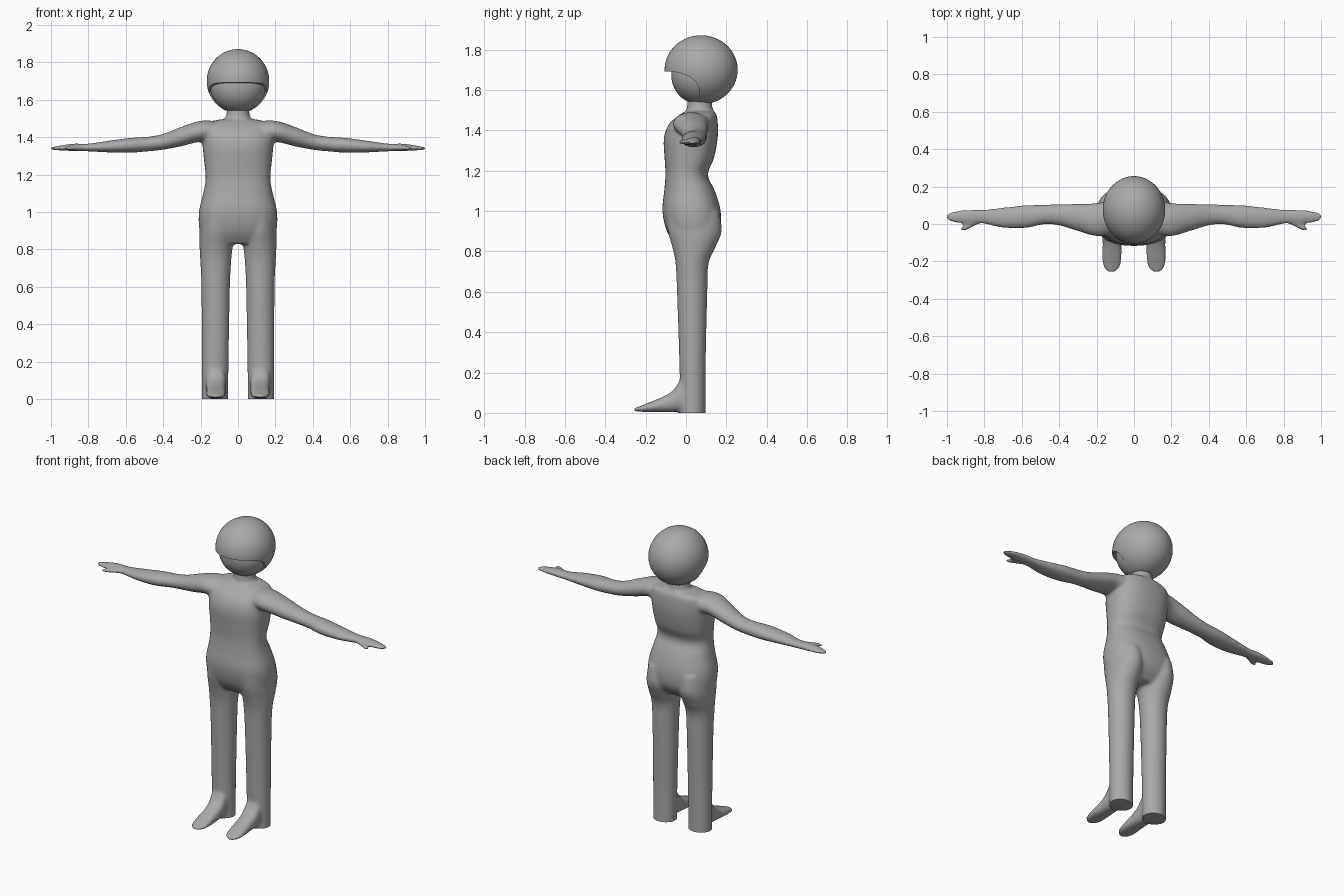
import bpy, bmesh, math
from mathutils import Vector

if "Cube" in bpy.data.objects:
    bpy.data.objects.remove(bpy.data.objects["Cube"])

grey = bpy.data.materials.new("plain grey")
grey.diffuse_color = (0.4, 0.4, 0.4, 1)
grey.use_nodes = True
grey.node_tree.nodes["Principled BSDF"].inputs["Base Color"].default_value = grey.diffuse_color


def spline(rows, steps=5):
    """Smooth interpolation through a list of sections."""
    out = []
    for i in range(len(rows) - 1):
        a, b = rows[max(i - 1, 0)], rows[i]
        c, d = rows[i + 1], rows[min(i + 2, len(rows) - 1)]
        for s in range(steps):
            t = s / steps
            out.append([0.5 * (2 * q + (r - p) * t + (2 * p - 5 * q + 4 * r - u) * t * t
                               + (3 * q - p - 3 * r + u) * t ** 3)
                        for p, q, r, u in zip(a, b, c, d)])
    return out + [list(rows[-1])]


def loft(bm, rows, axis, power=2.0, sides=40, mirror=False):
    """Loft (position, u_min, u_max, v_min, v_max) sections along an axis."""
    for sign in ((1, -1) if mirror else (1,)):
        rings = []
        for p, u0, u1, v0, v1 in spline(rows):
            ring = []
            for k in range(sides):
                a = math.tau * k / sides
                c, s = math.cos(a), math.sin(a)
                u = (u0 + u1) / 2 + (u1 - u0) / 2 * math.copysign(abs(c) ** (2 / power), c)
                v = (v0 + v1) / 2 + (v1 - v0) / 2 * math.copysign(abs(s) ** (2 / power), s)
                co = {"x": (p, u, v), "y": (u, p, v), "z": (u, v, p)}[axis]
                ring.append(bm.verts.new((co[0] * sign, co[1], co[2])))
            rings.append(ring)
        faces = [bm.faces.new(rings[0]), bm.faces.new(rings[-1])]
        for r0, r1 in zip(rings, rings[1:]):
            for k in range(sides):
                n = (k + 1) % sides
                faces.append(bm.faces.new((r0[k], r0[n], r1[n], r1[k])))
        bmesh.ops.recalc_face_normals(bm, faces=faces)


def add_object(name, mesh):
    ob = bpy.data.objects.new(name, mesh)
    bpy.context.collection.objects.link(ob)
    mesh.materials.clear()
    mesh.materials.append(grey)
    return ob


def shade(ob, angle=40):
    bpy.ops.object.select_all(action='DESELECT')
    ob.select_set(True)
    bpy.context.view_layer.objects.active = ob
    bpy.ops.object.shade_smooth_by_angle(angle=math.radians(angle))


bm = bmesh.new()
# torso from hips to shoulders
loft(bm, [(0.83, -0.17, 0.17, -0.05, 0.11), (0.90, -0.205, 0.205, -0.095, 0.165),
          (1.00, -0.209, 0.209, -0.117, 0.172), (1.10, -0.186, 0.186, -0.108, 0.143),
          (1.18, -0.173, 0.173, -0.102, 0.108), (1.26, -0.18, 0.18, -0.106, 0.138),
          (1.36, -0.19, 0.19, -0.11, 0.157), (1.43, -0.19, 0.19, -0.085, 0.158),
          (1.475, -0.17, 0.17, -0.035, 0.152), (1.495, -0.10, 0.10, 0.0, 0.14)], "z", 2.4)
# neck
loft(bm, [(1.42, -0.09, 0.09, -0.02, 0.14), (1.49, -0.075, 0.075, 0.0, 0.135),
          (1.52, -0.062, 0.062, 0.005, 0.13), (1.57, -0.06, 0.06, 0.01, 0.125)], "z")
# legs, run below the floor and trimmed later
loft(bm, [(-0.06, 0.053, 0.193, -0.03, 0.097), (0.2, 0.05, 0.193, -0.032, 0.097),
          (0.6, 0.043, 0.196, -0.045, 0.106), (0.74, 0.036, 0.202, -0.052, 0.112),
          (0.82, 0.028, 0.206, -0.068, 0.146), (0.90, 0.02, 0.206, -0.09, 0.177),
          (1.0, 0.03, 0.195, -0.10, 0.165)], "z", mirror=True)
# feet
loft(bm, [(0.03, 0.065, 0.175, 0.004, 0.18), (-0.025, 0.066, 0.172, 0.004, 0.165),
          (-0.06, 0.066, 0.17, 0.004, 0.115), (-0.11, 0.066, 0.168, 0.004, 0.082),
          (-0.18, 0.066, 0.17, 0.004, 0.053), (-0.23, 0.075, 0.164, 0.006, 0.032),
          (-0.257, 0.098, 0.142, 0.008, 0.024)], "y", 2.5, mirror=True)
# arms and hands
loft(bm, [(0.10, -0.05, 0.13, 1.36, 1.485), (0.20, -0.065, 0.112, 1.375, 1.488),
          (0.30, -0.038, 0.108, 1.352, 1.457), (0.40, -0.008, 0.106, 1.333, 1.418),
          (0.48, -0.002, 0.103, 1.324, 1.403), (0.58, -0.022, 0.101, 1.317, 1.396),
          (0.70, -0.021, 0.088, 1.319, 1.38), (0.80, 0.0, 0.078, 1.324, 1.366),
          (0.88, 0.0, 0.077, 1.326, 1.366), (0.95, 0.006, 0.071, 1.329, 1.356),
          (0.985, 0.014, 0.062, 1.331, 1.35), (1.005, 0.026, 0.05, 1.334, 1.346)],
     "x", mirror=True)
# thumbs
loft(bm, [(0.83, 0.0, 0.04, 1.328, 1.356), (0.87, -0.02, 0.025, 1.328, 1.356),
          (0.90, -0.036, 0.0, 1.33, 1.354), (0.928, -0.04, -0.02, 1.334, 1.35)],
     "x", mirror=True)
mesh = bpy.data.meshes.new("body_parts")
bm.to_mesh(mesh)
bm.free()
parts = add_object("body_parts", mesh)

# blend all limbs into one smooth skin
rm = parts.modifiers.new("blend", 'REMESH')
rm.mode, rm.voxel_size = 'VOXEL', 0.008
sm = parts.modifiers.new("soften", 'SMOOTH')
sm.factor, sm.iterations = 0.5, 14
skin = bpy.data.meshes.new_from_object(parts.evaluated_get(bpy.context.evaluated_depsgraph_get()))
bpy.data.objects.remove(parts)

# trim the legs flat at the floor
bm = bmesh.new()
bm.from_mesh(skin)
cut = bmesh.ops.bisect_plane(bm, geom=bm.verts[:] + bm.edges[:] + bm.faces[:],
                             plane_co=(0, 0, 0), plane_no=(0, 0, 1), clear_inner=True)
bmesh.ops.holes_fill(bm, edges=[e for e in bm.edges if e.is_boundary], sides=0)
bm.to_mesh(skin)
bm.free()
shade(add_object("body", skin), 50)


def ellipsoid(name, centre, radii):
    me = bpy.data.meshes.new(name)
    b = bmesh.new()
    bmesh.ops.create_uvsphere(b, u_segments=64, v_segments=40, radius=1)
    for v in b.verts:
        v.co = Vector(centre) + Vector(v.co[i] * radii[i] for i in range(3))
    b.to_mesh(me)
    b.free()
    return add_object(name, me)


# head inside the helmet
shade(ellipsoid("face", (0, 0.06, 1.675), (0.149, 0.133, 0.143)))
helmet = ellipsoid("helmet", (0, 0.075, 1.70), (0.167, 0.181, 0.171))

# face opening, cut sideways through the helmet
bm = bmesh.new()
edge = [(-0.3, 1.697), (-0.11, 1.693), (-0.06, 1.69), (-0.02, 1.682), (0.02, 1.665),
        (0.05, 1.64), (0.064, 1.61), (0.067, 1.58), (0.06, 1.55), (0.05, 1.45), (-0.3, 1.45)]
face = bm.faces.new([bm.verts.new((-0.3, y, z)) for y, z in edge])
ext = bmesh.ops.extrude_face_region(bm, geom=[face])
bmesh.ops.translate(bm, vec=(0.6, 0, 0),
                    verts=[g for g in ext["geom"] if isinstance(g, bmesh.types.BMVert)])
bmesh.ops.recalc_face_normals(bm, faces=bm.faces[:])
mesh = bpy.data.meshes.new("opening_cutter")
bm.to_mesh(mesh)
bm.free()
cutter = add_object("opening_cutter", mesh)
cutter.hide_render = True
cutter.hide_set(True)
cutter.display_type = 'WIRE'
bo = helmet.modifiers.new("opening", 'BOOLEAN')
bo.object, bo.operation, bo.solver = cutter, 'DIFFERENCE', 'EXACT'
shade(helmet)
